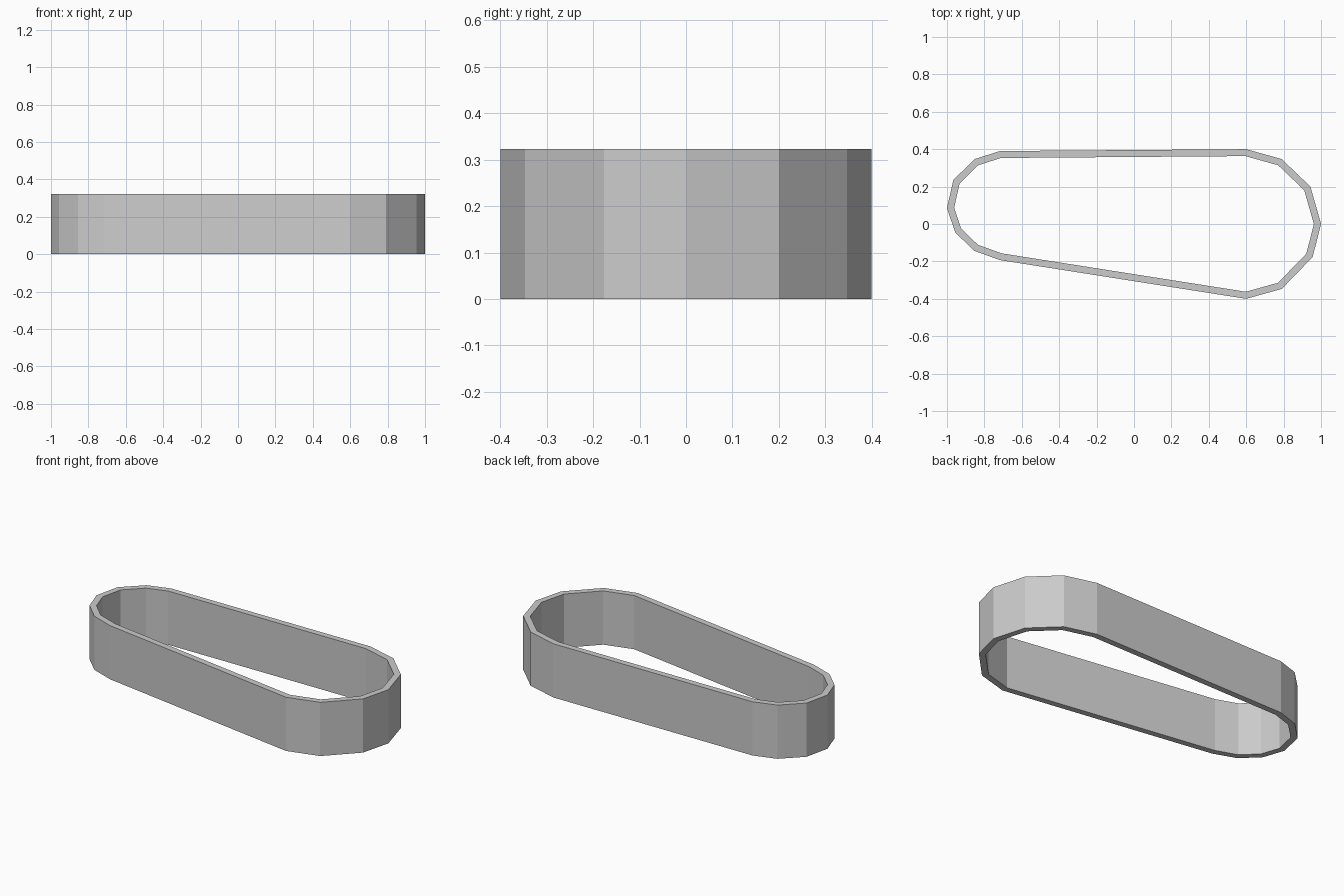
import bpy
import bmesh
from mathutils import Vector

if "Cube" in bpy.data.objects:
    bpy.data.objects.remove(bpy.data.objects["Cube"])

HEIGHT = 0.323
WALL = 0.037

# Outer outline of the loop, counter-clockwise seen from above
outline = [Vector(p) for p in [
    (1.0, 0.0), (0.943, 0.2), (0.79, 0.347), (0.6, 0.4),
    (-0.717, 0.39), (-0.852, 0.347), (-0.966, 0.235), (-1.0, 0.085),
    (-0.956, -0.045), (-0.855, -0.143), (-0.717, -0.193),
    (0.6, -0.4), (0.79, -0.347), (0.955, -0.177)]]


def inset(points, d):
    """Offset a closed outline inwards with mitred corners."""
    result = []
    for i, p in enumerate(points):
        a = (p - points[i - 1]).normalized()
        b = (points[(i + 1) % len(points)] - p).normalized()
        na, nb = Vector((-a.y, a.x)), Vector((-b.y, b.x))
        result.append(p + (na + nb) * d / (1 + na.dot(nb)))
    return result


# Band: outer and inner walls joined by flat rims
bm = bmesh.new()
inner = inset(outline, WALL)
rings = [[bm.verts.new((p.x, p.y, z)) for p in pts]
         for pts, z in ((outline, 0), (outline, HEIGHT), (inner, HEIGHT), (inner, 0))]
n = len(outline)
for r in range(4):
    lo, hi = rings[r], rings[(r + 1) % 4]
    for i in range(n):
        j = (i + 1) % n
        bm.faces.new((lo[i], lo[j], hi[j], hi[i]))
bmesh.ops.recalc_face_normals(bm, faces=bm.faces)
mesh = bpy.data.meshes.new("tapered_band")
bm.to_mesh(mesh)
bm.free()
bpy.context.collection.objects.link(bpy.data.objects.new("tapered_band", mesh))
